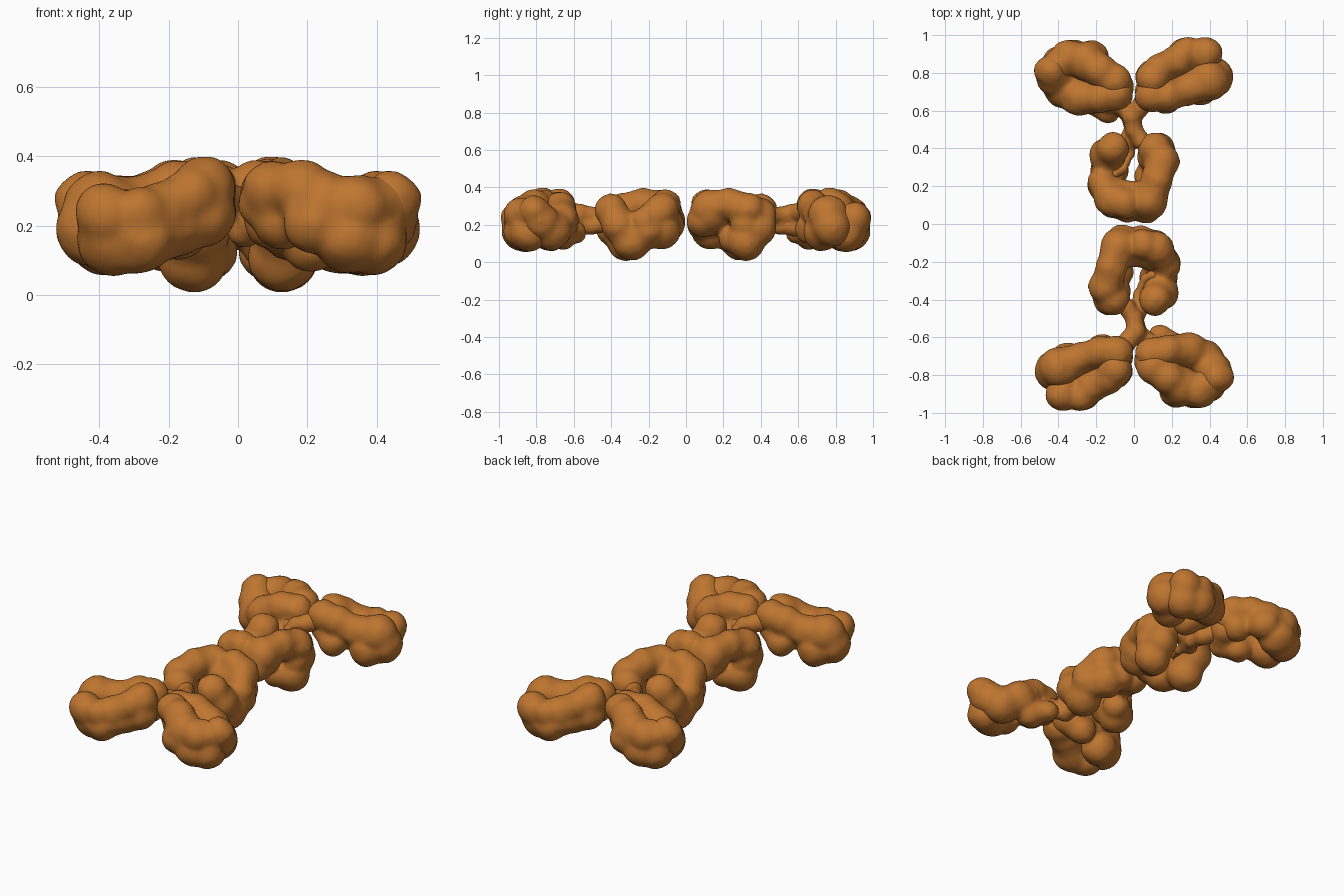
import bpy, bmesh, math
from mathutils import Matrix

mat = bpy.data.materials.new("amber")
mat.diffuse_color = (0.52, 0.18, 0.03, 1)
lumps = bpy.data.textures.new("lumps", 'CLOUDS')
lumps.noise_scale = 0.09


def blob(name, chains, bump=0.018, smooth=9):
    """Fuse chains of (x, y, z, radius) balls into one soft lumpy mass, plus its half-turn twin."""
    bm = bmesh.new()
    for chain in chains:
        balls = [chain[0]]
        for a, b in zip(chain, chain[1:]):       # a waist ball between neighbours
            m = [(p + q) / 2 for p, q in zip(a, b)]
            m[3] *= 0.93
            balls += [m, b]
        for x, y, z, r in balls:
            bmesh.ops.create_icosphere(bm, subdivisions=3, radius=r,
                                       matrix=Matrix.Translation((x, y, z)))
    mesh = bpy.data.meshes.new(name)
    bm.to_mesh(mesh)
    bm.free()
    mesh.materials.append(mat)
    for suffix, turn in (("back", 0), ("front", math.pi)):
        ob = bpy.data.objects.new(name + "_" + suffix, mesh)
        bpy.context.collection.objects.link(ob)
        ob.rotation_euler.z = turn
        rm = ob.modifiers.new("fuse", 'REMESH')
        rm.mode = 'VOXEL'
        rm.voxel_size = 0.014
        rm.use_smooth_shade = True
        if bump:
            dm = ob.modifiers.new("lumps", 'DISPLACE')
            dm.texture = lumps
            dm.texture_coords = 'LOCAL'
            dm.strength = bump
            dm.mid_level = 0.3
        sm = ob.modifiers.new("soften", 'SMOOTH')
        sm.factor = 0.5
        sm.iterations = smooth


# stem: high right lobe and low left lobe, joined by a block near the centre
blob("stem", [
    [(0.11, 0.40, 0.26, .085), (0.15, 0.33, 0.28, .09), (0.12, 0.23, 0.31, .085),
     (0.08, 0.12, 0.29, .095), (0.06, 0.09, 0.22, .085)],
    [(0.13, 0.39, 0.18, .09), (0.13, 0.32, 0.11, .10), (0.08, 0.25, 0.12, .075)],
    [(0.15, 0.32, 0.20, .08), (0.11, 0.36, 0.20, .09)],
    [(-0.11, 0.40, 0.28, .085), (-0.14, 0.36, 0.20, .095), (-0.13, 0.29, 0.11, .10),
     (-0.15, 0.21, 0.17, .095), (-0.10, 0.13, 0.17, .10), (-0.04, 0.09, 0.20, .08)],
    [(-0.17, 0.22, 0.22, .075), (-0.12, 0.13, 0.28, .09), (-0.05, 0.11, 0.31, .08)],
    [(-0.08, 0.15, 0.24, .09), (0.02, 0.13, 0.24, .10), (0.08, 0.14, 0.25, .09)],
])

# hinge: thin forked neck with loose tails reaching into the slit
blob("hinge", [
    [(0.04, 0.44, 0.25, .05), (0.0, 0.50, 0.25, .05), (-0.01, 0.57, 0.26, .055),
     (0.06, 0.65, 0.28, .06)],
    [(-0.05, 0.43, 0.20, .045), (-0.01, 0.50, 0.19, .045), (-0.02, 0.58, 0.19, .055),
     (-0.09, 0.64, 0.22, .06)],
    [(-0.01, 0.44, 0.20, .03), (-0.02, 0.37, 0.19, .028), (-0.06, 0.29, 0.21, .03),
     (-0.10, 0.27, 0.23, .03)],
], bump=0, smooth=3)

# right arm: raised near domain and lower far domain
blob("arm_right_inner", [
    [(0.09, 0.68, 0.31, .085), (0.18, 0.68, 0.30, .085), (0.28, 0.71, 0.26, .085),
     (0.40, 0.76, 0.25, .105), (0.42, 0.78, 0.19, .105), (0.35, 0.73, 0.16, .10)],
    [(0.09, 0.70, 0.24, .085), (0.17, 0.66, 0.18, .08)],
])
blob("arm_right_outer", [
    [(0.10, 0.77, 0.31, .09), (0.10, 0.78, 0.23, .09), (0.18, 0.82, 0.20, .09),
     (0.28, 0.88, 0.17, .105), (0.36, 0.86, 0.16, .105), (0.38, 0.90, 0.23, .09)],
    [(0.13, 0.82, 0.29, .08), (0.22, 0.86, 0.24, .085), (0.28, 0.91, 0.23, .08)],
])

# left arm: same make-up, opened the other way
blob("arm_left_inner", [
    [(-0.09, 0.69, 0.29, .085), (-0.18, 0.67, 0.29, .085), (-0.29, 0.67, 0.22, .10),
     (-0.37, 0.72, 0.17, .105), (-0.42, 0.78, 0.22, .10), (-0.44, 0.81, 0.27, .085)],
    [(-0.10, 0.68, 0.22, .085), (-0.14, 0.59, 0.16, .06), (-0.21, 0.66, 0.15, .08)],
])
blob("arm_left_outer", [
    [(-0.10, 0.76, 0.30, .085), (-0.18, 0.81, 0.30, .09), (-0.25, 0.86, 0.25, .105),
     (-0.32, 0.87, 0.17, .105), (-0.39, 0.84, 0.16, .10)],
    [(-0.22, 0.88, 0.21, .09), (-0.34, 0.88, 0.25, .095), (-0.43, 0.82, 0.26, .08)],
    [(-0.08, 0.72, 0.27, .08), (-0.13, 0.75, 0.21, .08)],
])
